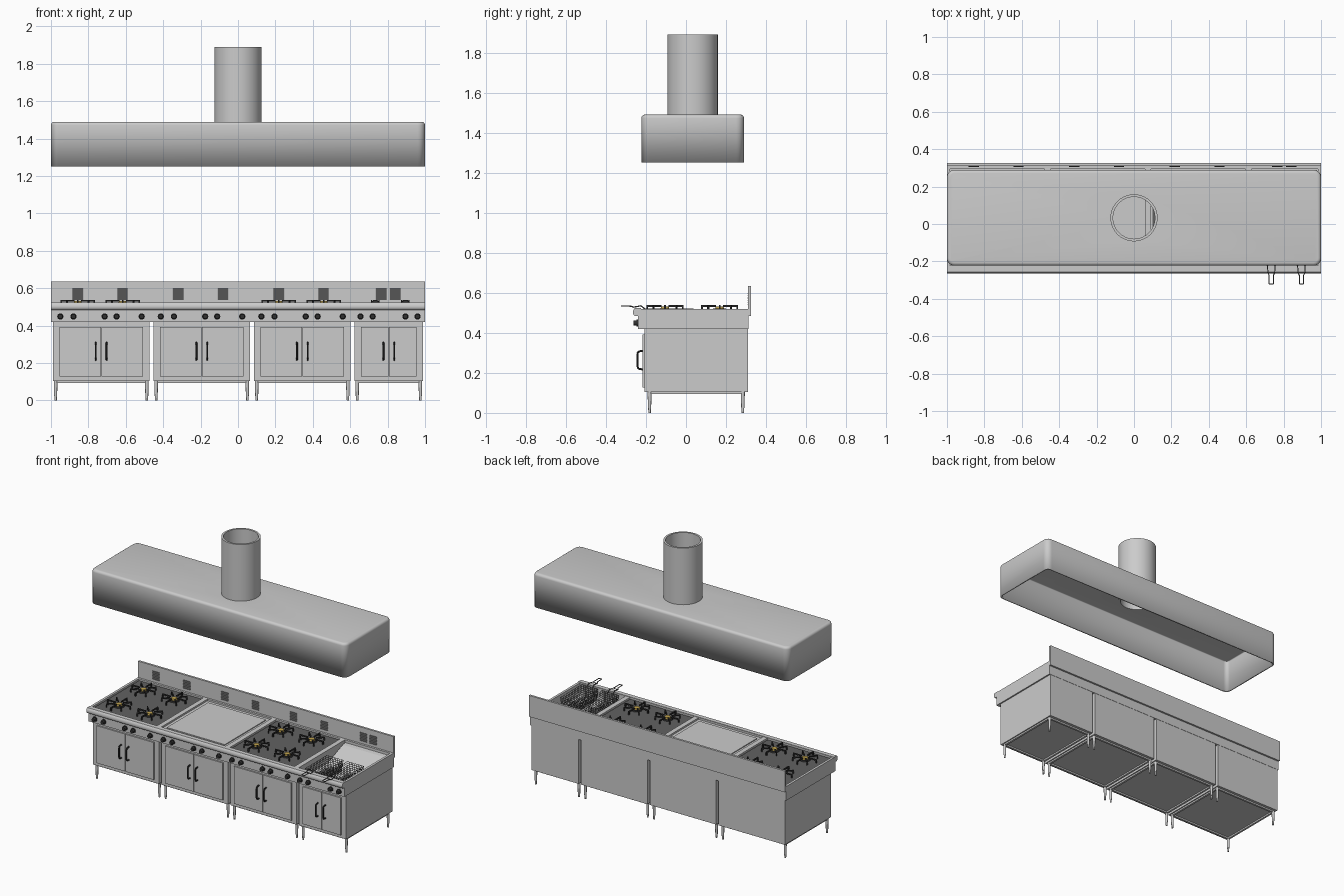
import bpy, bmesh, math
from mathutils import Matrix, Vector

if "Cube" in bpy.data.objects:
    bpy.data.objects.remove(bpy.data.objects["Cube"])


def material(name, rgb):
    m = bpy.data.materials.new(name)
    m.diffuse_color = (*rgb, 1)
    m.use_nodes = True
    m.node_tree.nodes["Principled BSDF"].inputs["Base Color"].default_value = m.diffuse_color
    return m


BLACK = material("black_iron", (0.03, 0.03, 0.03))
PAN = material("dark_enamel", (0.12, 0.12, 0.12))
BRASS = material("brass", (0.55, 0.38, 0.08))


def finish(bm, name, mat=None, angle=None):
    """Turn a bmesh into a named object."""
    me = bpy.data.meshes.new(name)
    bm.to_mesh(me)
    bm.free()
    ob = bpy.data.objects.new(name, me)
    bpy.context.collection.objects.link(ob)
    if mat:
        me.materials.append(mat)
    bpy.ops.object.select_all(action='DESELECT')
    ob.select_set(True)
    bpy.context.view_layer.objects.active = ob
    if angle:
        bpy.ops.object.shade_smooth_by_angle(angle=math.radians(angle))
    return ob


def box(bm, x0, x1, y0, y1, z0, z1):
    m = Matrix.Translation(((x0 + x1) / 2, (y0 + y1) / 2, (z0 + z1) / 2))
    m = m @ Matrix.Diagonal((x1 - x0, y1 - y0, z1 - z0, 1))
    return bmesh.ops.create_cube(bm, size=1, matrix=m)["verts"]


def rod(bm, a, b, r0, r1=None, n=12, caps=True):
    a, b = Vector(a), Vector(b)
    m = Matrix.Translation((a + b) / 2) @ (b - a).to_track_quat('Z', 'Y').to_matrix().to_4x4()
    bmesh.ops.create_cone(bm, cap_ends=caps, segments=n, radius1=r0,
                          radius2=r0 if r1 is None else r1, depth=(b - a).length, matrix=m)


def path(bm, pts, r, n=8):
    for a, b in zip(pts, pts[1:]):
        rod(bm, a, b, r, n=n)


def extrude_x(bm, profile, x0, x1):
    """Sweep a (y, z) outline along x."""
    f = bm.faces.new([bm.verts.new((x0, y, z)) for y, z in profile])
    new = bmesh.ops.extrude_face_region(bm, geom=[f])["geom"]
    bmesh.ops.translate(bm, vec=(x1 - x0, 0, 0), verts=[v for v in new if isinstance(v, bmesh.types.BMVert)])
    bmesh.ops.recalc_face_normals(bm, faces=bm.faces)


def cabinet(tag, x0, x1, knobs, vents, depth):
    """Everything shared by the four appliances."""
    c = (x0 + x1) / 2
    # body
    bm = bmesh.new()
    box(bm, x0 + 0.01, x1 - 0.01, -0.207, 0.31, 0.105, 0.422)
    finish(bm, tag + "_body")
    # frame under the body
    bm = bmesh.new()
    for y in (-0.182, 0.284):
        box(bm, x0 + 0.025, x1 - 0.025, y - 0.007, y + 0.007, 0.094, 0.106)
    for x in (x0 + 0.025, x1 - 0.025):
        box(bm, x - 0.007, x + 0.007, -0.18, 0.284, 0.094, 0.106)
    finish(bm, tag + "_base_frame")
    # legs
    bm = bmesh.new()
    for x in (x0 + 0.025, x1 - 0.025):
        for y in (-0.182, 0.284):
            rod(bm, (x, y, 0.025), (x, y, 0.106), 0.008, 0.010)
            rod(bm, (x, y, 0), (x, y, 0.026), 0.006, 0.007)
    finish(bm, tag + "_legs", None, 40)
    # doors and handles
    bm, hb = bmesh.new(), bmesh.new()
    for s in (-1, 1):
        a, b = sorted((c + s * 0.002, c + s * ((x1 - x0) / 2 - 0.045)))
        box(bm, a, b, -0.217, -0.205, 0.128, 0.392)
        hx = c + s * 0.029
        path(hb, [(hx, -0.215, 0.217), (hx, -0.236, 0.220), (hx, -0.243, 0.230),
                  (hx, -0.243, 0.297), (hx, -0.236, 0.307), (hx, -0.215, 0.31)], 0.005)
    finish(bm, tag + "_doors")
    finish(hb, tag + "_door_handles", BLACK, 40)
    # deck with a sunken well
    bm = bmesh.new()
    box(bm, x0, x1, -0.24, 0.312, 0.42, 0.52)
    bm.faces.ensure_lookup_table()
    top = max(bm.faces, key=lambda f: f.calc_center_median().z)
    bmesh.ops.inset_region(bm, faces=[top], thickness=0.024)
    new = bmesh.ops.extrude_face_region(bm, geom=[top])["geom"]
    bmesh.ops.translate(bm, vec=(0, 0, -depth), verts=[v for v in new if isinstance(v, bmesh.types.BMVert)])
    bmesh.ops.delete(bm, geom=[top], context='FACES')
    finish(bm, tag + "_deck")
    # rounded front nose
    bm = bmesh.new()
    extrude_x(bm, [(-0.225, 0.485), (-0.256, 0.485), (-0.263, 0.491), (-0.265, 0.5),
                   (-0.263, 0.515), (-0.256, 0.523), (-0.225, 0.523)], x0, x1)
    finish(bm, tag + "_front_nose", None, 40)
    # backsplash
    bm = bmesh.new()
    box(bm, x0, x1, 0.31, 0.325, 0.485, 0.635)
    finish(bm, tag + "_backsplash")
    # louvred vents
    bm = bmesh.new()
    for x in vents:
        for i in range(6):
            z = 0.545 + i * 0.0105
            extrude_x(bm, [(0.312, z - 0.004), (0.306, z - 0.004), (0.312, z + 0.003)], x - 0.027, x + 0.027)
    finish(bm, tag + "_vents", PAN)
    # knobs
    bm = bmesh.new()
    for x in knobs:
        rod(bm, (x, -0.238, 0.449), (x, -0.247, 0.449), 0.017, n=20)
        rod(bm, (x, -0.246, 0.449), (x, -0.262, 0.449), 0.014, 0.012, n=20)
    finish(bm, tag + "_knobs", BLACK, 40)


def burners(tag, x0, x1, centres):
    """Dark pan, four burners and cast grates."""
    bm = bmesh.new()
    box(bm, x0 + 0.025, x1 - 0.025, -0.215, 0.287, 0.505, 0.513)
    finish(bm, tag + "_pan", PAN)
    base, caps, grate = bmesh.new(), bmesh.new(), bmesh.new()
    for x in centres:
        for y in (-0.105, 0.168):
            rod(base, (x, y, 0.512), (x, y, 0.521), 0.036, 0.032, 20)
            rod(caps, (x, y, 0.52), (x, y, 0.532), 0.022, 0.019, 20)
            for k in range(8):
                long = k % 2 == 0
                r = 0.092 if long else 0.085
                vs = []
                vs += box(grate, 0.028, r, -0.004, 0.004, 0.53, 0.538)
                vs += box(grate, r - 0.008, r, -0.004, 0.004, 0.512, 0.532)
                bmesh.ops.rotate(grate, verts=vs, cent=(0, 0, 0), matrix=Matrix.Rotation(k * math.pi / 4, 3, 'Z'))
                bmesh.ops.translate(grate, verts=vs, vec=(x, y, 0))
    finish(base, tag + "_burner_bases", BLACK, 40)
    finish(caps, tag + "_burner_caps", BRASS, 40)
    finish(grate, tag + "_grates", BLACK)


# the row of appliances
W = 0.5375
KNOBS = (0.05, 0.12, 0.287, 0.351, 0.485)
VENTS = (0.143, 0.383)
for i, tag in enumerate(("left_range", "griddle", "right_range")):
    a = -1 + i * W
    cabinet(tag, a, a + W, [a + k for k in KNOBS], [a + v for v in VENTS], 0.012)
    if tag != "griddle":
        burners(tag, a, a + W, [a + v for v in VENTS])
cabinet("fryer", 0.6125, 1, (0.655, 0.72, 0.895, 0.96), (0.766, 0.841), 0.09)

# griddle plate
bm = bmesh.new()
box(bm, -0.42, 0.033, -0.195, 0.267, 0.505, 0.514)
finish(bm, "griddle_plate")

# sloping drain tray behind the baskets
bm = bmesh.new()
extrude_x(bm, [(0.08, 0.43), (0.289, 0.43), (0.289, 0.505), (0.26, 0.5)], 0.636, 0.977)
finish(bm, "fryer_drain_tray")

# wire baskets with handles
for side, x in (("left", 0.734), ("right", 0.895)):
    bm = bmesh.new()
    nx, ny, nz = 9, 14, 6
    grid = bmesh.ops.create_grid(bm, x_segments=nx, y_segments=ny, size=0.5)["verts"]
    for v in grid:
        v.co = Vector((v.co.x * 0.11, v.co.y * 0.22, 0))
    edges = [e for e in bm.edges if e.is_boundary]
    for _ in range(nz):
        new = bmesh.ops.extrude_edge_only(bm, edges=edges)["geom"]
        for v in (g for g in new if isinstance(g, bmesh.types.BMVert)):
            v.co = Vector((v.co.x * 1.025, v.co.y * 1.015, v.co.z + 0.013))
        edges = [g for g in new if isinstance(g, bmesh.types.BMEdge)]
    bmesh.ops.translate(bm, verts=bm.verts, vec=(x, -0.085, 0.442))
    ob = finish(bm, side + "_basket", PAN)
    wire = ob.modifiers.new("wire", 'WIREFRAME')
    wire.thickness = 0.0032
    wire.use_boundary = True
    bm = bmesh.new()
    path(bm, [(x - 0.02, -0.2, 0.515), (x - 0.02, -0.225, 0.535), (x - 0.018, -0.262, 0.528),
              (x - 0.011, -0.275, 0.533), (x - 0.011, -0.322, 0.534), (x + 0.011, -0.322, 0.534),
              (x + 0.011, -0.275, 0.533), (x + 0.018, -0.262, 0.528), (x + 0.02, -0.225, 0.535),
              (x + 0.02, -0.2, 0.515)], 0.003, 6)
    path(bm, [(x - 0.02, -0.262, 0.528), (x + 0.02, -0.262, 0.528)], 0.003, 6)
    finish(bm, side + "_basket_handle", PAN, 40)

# extractor hood: rounded shell, open below, with a duct hole
bm = bmesh.new()
box(bm, -1, 1, -0.223, 0.29, 1.25, 1.49)
bmesh.ops.delete(bm, geom=[f for f in bm.faces if f.calc_center_median().z < 1.26], context='FACES')
upright = [e for e in bm.edges if abs(e.verts[0].co.z - e.verts[1].co.z) > 0.1]
bmesh.ops.bevel(bm, geom=upright, offset=0.04, segments=5, profile=0.5, affect='EDGES')
rim = [e for e in bm.edges if all(v.co.z > 1.48 for v in e.verts)]
bmesh.ops.bevel(bm, geom=rim, offset=0.018, segments=4, profile=0.5, affect='EDGES')
bmesh.ops.recalc_face_normals(bm, faces=bm.faces)
if max(bm.faces, key=lambda f: f.calc_center_median().z).normal.z < 0:
    bmesh.ops.reverse_faces(bm, faces=bm.faces)
hood = finish(bm, "hood", None, 35)
bm = bmesh.new()
rod(bm, (0, 0.033, 1.4), (0, 0.033, 1.6), 0.12, n=40)
cutter = finish(bm, "duct_cutter")
cutter.hide_render = True
bpy.context.view_layer.objects.active = hood
shell = hood.modifiers.new("shell", 'SOLIDIFY')
shell.thickness, shell.offset = 0.012, -1
hole = hood.modifiers.new("hole", 'BOOLEAN')
hole.operation, hole.object, hole.solver = 'DIFFERENCE', cutter, 'EXACT'
bpy.ops.object.modifier_move_to_index(modifier="shell", index=0)
bpy.ops.object.modifier_move_to_index(modifier="hole", index=1)
bpy.ops.object.modifier_apply(modifier="shell")
bpy.ops.object.modifier_apply(modifier="hole")
bpy.data.objects.remove(cutter)

# duct pipe
bm = bmesh.new()
for r in (0.126, 0.112):
    rod(bm, (0, 0.033, 1.475), (0, 0.033, 1.89), r, n=40, caps=False)
inner = [f for f in bm.faces if (f.calc_center_median() - Vector((0, 0.033, f.calc_center_median().z))).length < 0.118]
bmesh.ops.reverse_faces(bm, faces=inner)
bmesh.ops.bridge_loops(bm, edges=[e for e in bm.edges if all(v.co.z > 1.8 for v in e.verts)])
bmesh.ops.bridge_loops(bm, edges=[e for e in bm.edges if all(v.co.z < 1.5 for v in e.verts)])
bmesh.ops.recalc_face_normals(bm, faces=bm.faces)
finish(bm, "duct_pipe", None, 35)
